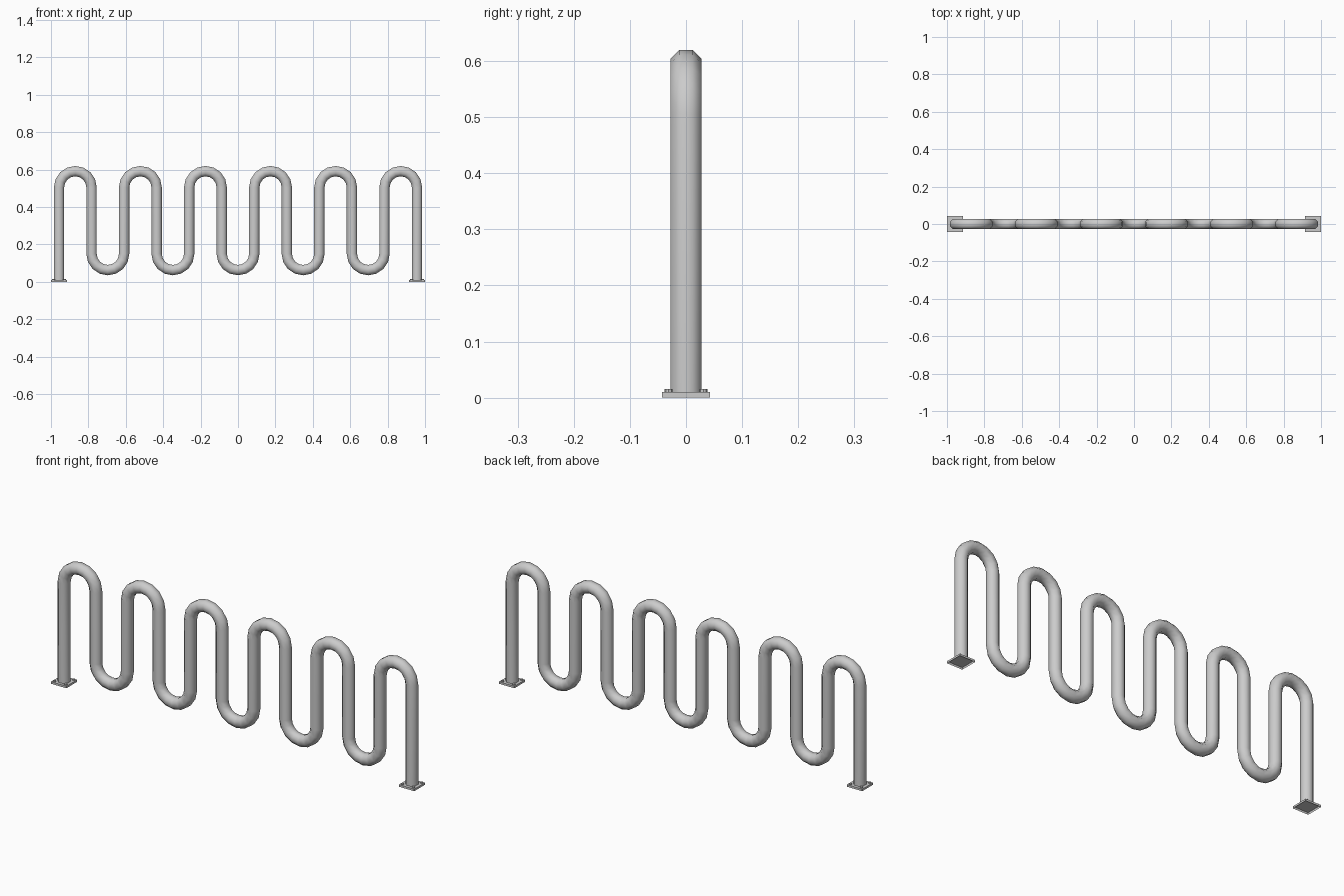
import bpy, bmesh, math
from mathutils import Matrix

if "Cube" in bpy.data.objects:
    bpy.data.objects.remove(bpy.data.objects["Cube"])

ARCHES, GAP = 6, 0.174          # upper bends and spacing of the uprights
BEND = GAP / 2                  # bend radius on the centre line
TOP, LOW = 0.505, 0.15          # heights of the bend centres
TUBE, SIDES, STEPS = 0.03, 8, 8
X0 = -GAP * (2 * ARCHES - 1) / 2
PLATE, THICK = 0.0425, 0.01     # foot plate half width and thickness


def finish(bm, name, smooth=False):
    bmesh.ops.recalc_face_normals(bm, faces=bm.faces[:])
    mesh = bpy.data.meshes.new(name)
    bm.to_mesh(mesh)
    bm.free()
    ob = bpy.data.objects.new(name, mesh)
    bpy.context.collection.objects.link(ob)
    if smooth:
        for p in mesh.polygons:
            p.use_smooth = True
    return ob


# Serpentine centre line: (x, z, normal x, normal z)
path = [(X0, THICK, -1, 0)]
for i in range(2 * ARCHES - 1):
    cx = X0 + GAP * (i + 0.5)
    up = i % 2 == 0
    for k in range(STEPS + 1):
        a = math.pi * (1 - k / STEPS)
        c, s = math.cos(a), math.sin(a)
        if up:
            path.append((cx + BEND * c, TOP + BEND * s, c, s))
        else:
            path.append((cx + BEND * c, LOW - BEND * s, -c, s))
path.append((-X0, THICK, 1, 0))

# Bent tube: octagon swept along the centre line
bm = bmesh.new()
rings = []
for x, z, nx, nz in path:
    ring = []
    for j in range(SIDES):
        a = 2 * math.pi * (j + 0.5) / SIDES
        r, y = TUBE * math.cos(a), TUBE * math.sin(a)
        ring.append(bm.verts.new((x + r * nx, y, z + r * nz)))
    rings.append(ring)
for r0, r1 in zip(rings, rings[1:]):
    for j in range(SIDES):
        k = (j + 1) % SIDES
        bm.faces.new((r0[j], r0[k], r1[k], r1[j]))
finish(bm, "bent_tube", True)

for side, fx in (("left", -1 + PLATE), ("right", 1 - PLATE)):
    # Foot plate, open underneath
    bm = bmesh.new()
    bmesh.ops.create_cube(bm, size=1, matrix=Matrix.Translation((fx, 0, THICK / 2))
                          @ Matrix.Diagonal((2 * PLATE, 2 * PLATE, THICK, 1)))
    bm.normal_update()
    under = [f for f in bm.faces if f.normal.z < -0.5]
    bmesh.ops.delete(bm, geom=under, context='FACES_ONLY')
    plate = finish(bm, side + "_foot_plate")

    # Bolt heads in the plate corners
    bm = bmesh.new()
    for sx in (-1, 1):
        for sy in (-1, 1):
            bmesh.ops.create_cone(bm, cap_ends=True, segments=8, radius1=0.007, radius2=0.007,
                                  depth=0.005, matrix=Matrix.Translation(
                                      (fx + sx * 0.031, sy * 0.031, THICK + 0.0025)))
    finish(bm, side + "_bolts")
